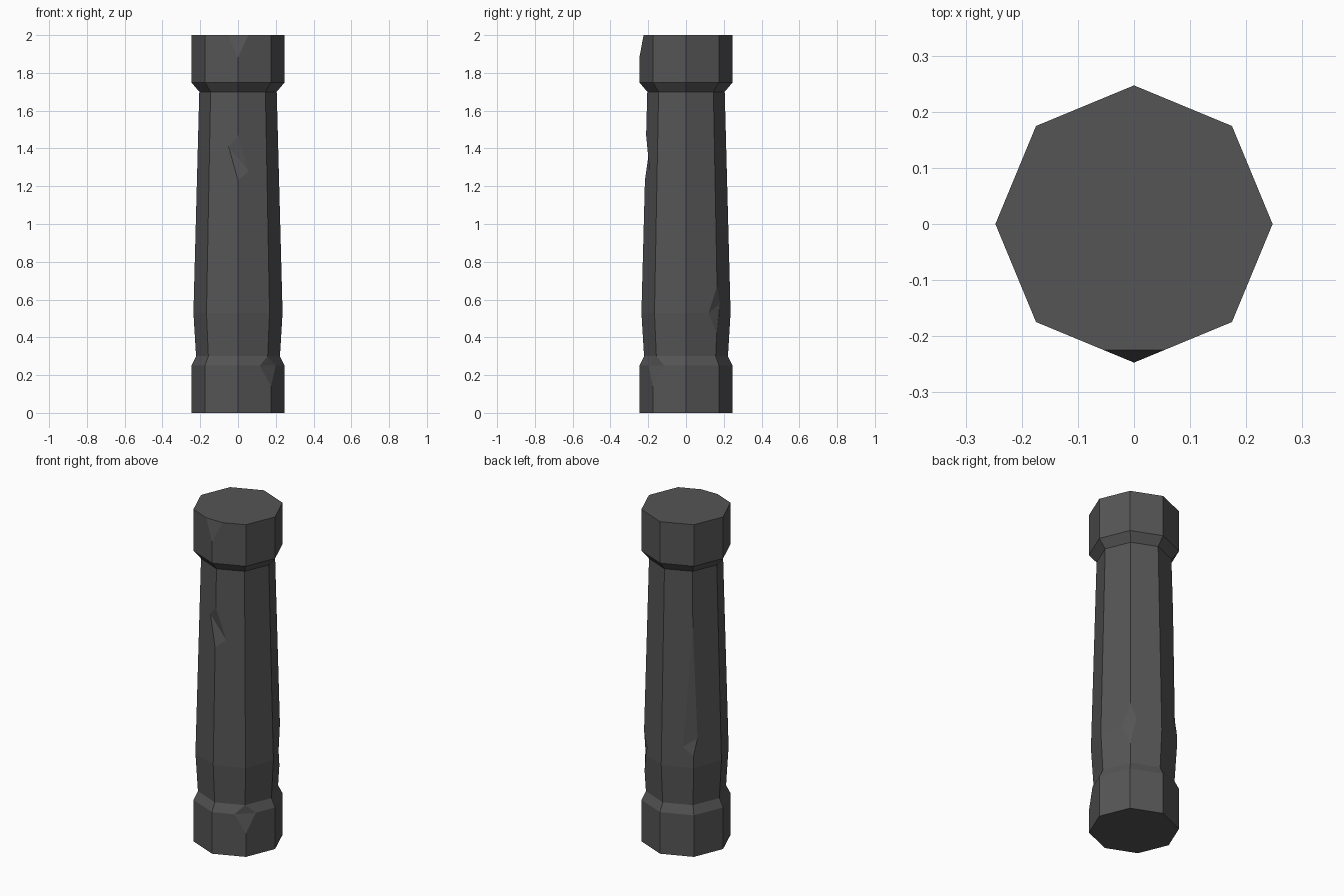
import bpy
import bmesh
import math
from mathutils import Vector

if "Cube" in bpy.data.objects:
    bpy.data.objects.remove(bpy.data.objects["Cube"])

SIDES = 8
# (height, radius) from the foot to the top
PROFILE = [(0, .247), (.25, .247), (.30, .222), (.53, .236),
           (1.70, .205), (1.75, .247), (2, .247)]


def radius(z):
    for (z0, r0), (z1, r1) in zip(PROFILE, PROFILE[1:]):
        if z <= z1:
            return r0 + (r1 - r0) * (z - z0) / (z1 - z0)
    return PROFILE[-1][1]


def corner(k, z):
    a = math.tau * k / SIDES
    return Vector((radius(z) * math.cos(a), radius(z) * math.sin(a), z))


def on_surface(k, z):
    """Point on the column wall; a fractional k lies between two corners."""
    i = math.floor(k)
    return corner(i, z).lerp(corner(i + 1, z), k - i)


def make_object(name, bm):
    bmesh.ops.recalc_face_normals(bm, faces=bm.faces[:])
    mesh = bpy.data.meshes.new(name)
    bm.to_mesh(mesh)
    bm.free()
    obj = bpy.data.objects.new(name, mesh)
    bpy.context.collection.objects.link(obj)
    return obj


stone = bpy.data.materials.new("dark grey stone")
stone.diffuse_color = (.09, .09, .09, 1)
stone.use_nodes = True
stone.node_tree.nodes["Principled BSDF"].inputs["Base Color"].default_value = stone.diffuse_color

# Octagonal column with flared foot and cap
bm = bmesh.new()
rings = [[bm.verts.new(corner(k, z)) for k in range(SIDES)] for z, _ in PROFILE]
for low, high in zip(rings, rings[1:]):
    for k in range(SIDES):
        n = (k + 1) % SIDES
        bm.faces.new((low[k], low[n], high[n], high[k]))
bm.faces.new(rings[0])
bm.faces.new(rings[-1])
column = make_object("column", bm)
column.data.materials.append(stone)

# Chips: corner, top z, bottom z, (offset, z) each side, lift of outer point
CHIPS = [
    (6, 2.00, 1.88, (.31, 2.00), (.31, 2.00), .25),   # cap, front
    (6, 1.47, 1.23, (.33, 1.41), (.37, 1.28), 0),     # shaft, front
    (7, .30, .14, (.34, .25), (.34, .25), 0),         # foot, front right
    (1, .67, .42, (.28, .53), (.20, .58), 0),         # shaft, back right
    (3, 1.37, .60, (.33, .65), (.15, .70), 0),        # shaft, back left
]
bm = bmesh.new()
for k, top, bottom, (fl, zl), (fr, zr), lift in CHIPS:
    pts = [corner(k, top), corner(k, bottom),
           on_surface(k - fl, zl), on_surface(k + fr, zr)]
    outer = corner(k, (top + bottom) / 2)
    pts.append(Vector((outer.x * 1.5, outer.y * 1.5, outer.z + lift)))
    verts = [bm.verts.new(p) for p in pts]
    hull = bmesh.ops.convex_hull(bm, input=verts)
    spare = [v for v in hull["geom_interior"] if isinstance(v, bmesh.types.BMVert)]
    bmesh.ops.delete(bm, geom=spare, context='VERTS')
cutter = make_object("chip_cutter", bm)
cutter.data.materials.append(stone)
cutter.hide_render = True

# Carve the chips and drop the cutter
mod = column.modifiers.new("chips", 'BOOLEAN')
mod.operation = 'DIFFERENCE'
mod.solver = 'EXACT'
mod.object = cutter
bpy.context.view_layer.update()
carved = bpy.data.meshes.new_from_object(
    column.evaluated_get(bpy.context.evaluated_depsgraph_get()))
column.modifiers.clear()
column.data = carved
bpy.data.objects.remove(cutter)
